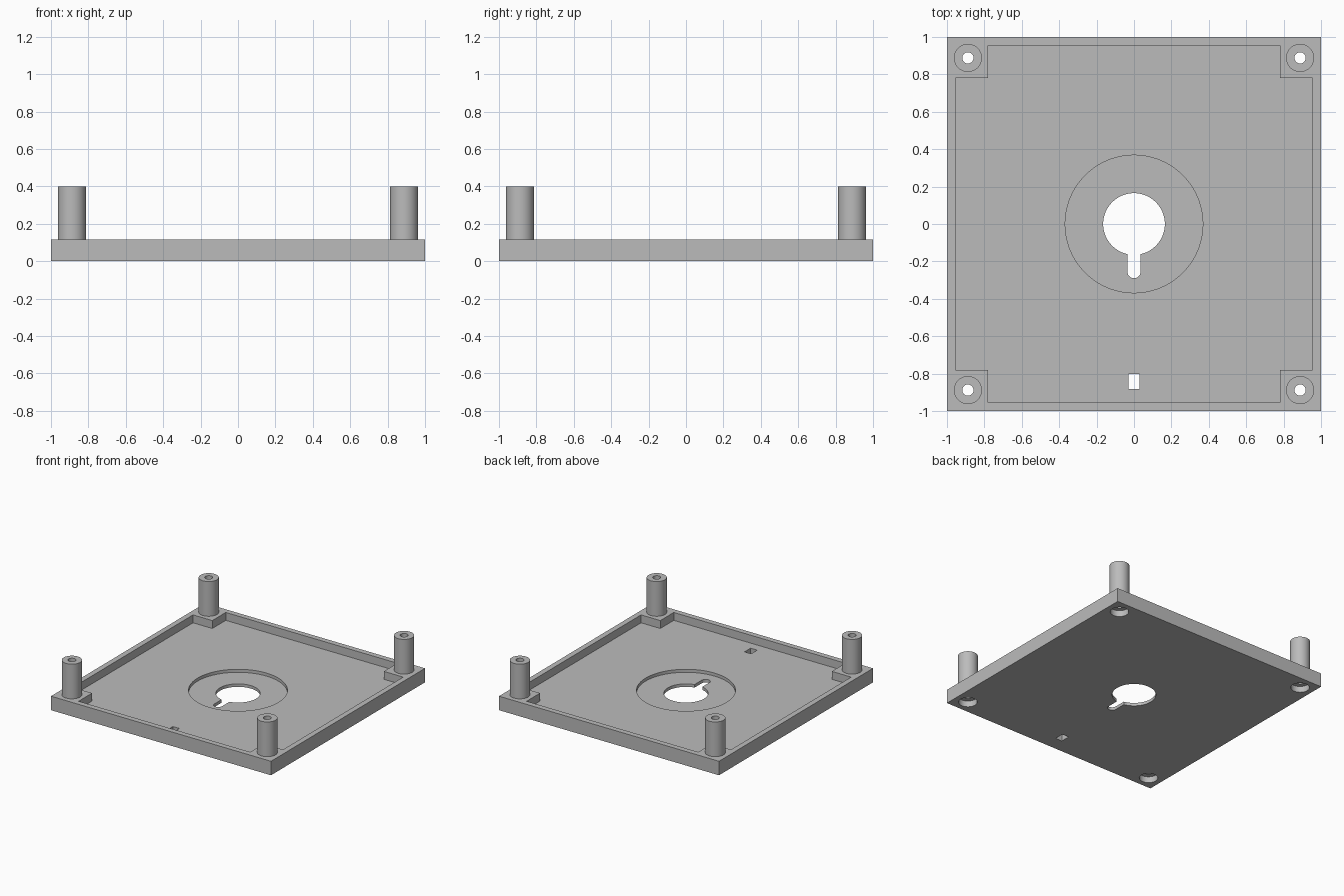
import bpy
import math

if "Cube" in bpy.data.objects:
    bpy.data.objects.remove(bpy.data.objects["Cube"], do_unlink=True)

TOP, FLOOR, RECESS, POST_TOP = 0.115, 0.05, 0.025, 0.40
POST_POS = 0.888
POST_R, BORE_R, COUNTERBORE_R, COUNTERBORE_Z = 0.075, 0.03, 0.07, 0.05
CORNERS = [(sx * POST_POS, sy * POST_POS) for sx in (-1, 1) for sy in (-1, 1)]

grey = bpy.data.materials.new("plain grey")
grey.use_nodes = True
colour = (0.5, 0.5, 0.5, 1)
grey.diffuse_color = colour
grey.node_tree.nodes["Principled BSDF"].inputs["Base Color"].default_value = colour


def box(name, x0, x1, y0, y1, z0, z1):
    bpy.ops.mesh.primitive_cube_add(
        size=1, location=((x0 + x1) / 2, (y0 + y1) / 2, (z0 + z1) / 2))
    ob = bpy.context.object
    ob.name = name
    ob.scale = (x1 - x0, y1 - y0, z1 - z0)
    bpy.ops.object.transform_apply(location=False, rotation=False, scale=True)
    return ob


def cylinder(name, x, y, r, z0, z1, sides=48):
    bpy.ops.mesh.primitive_cylinder_add(
        vertices=sides, radius=r, depth=z1 - z0, location=(x, y, (z0 + z1) / 2))
    ob = bpy.context.object
    ob.name = name
    return ob


def boolean(target, tool, operation="DIFFERENCE"):
    """Apply a boolean and remove its tool."""
    mod = target.modifiers.new("cut", "BOOLEAN")
    mod.operation, mod.solver, mod.object = operation, "EXACT", tool
    bpy.context.view_layer.objects.active = target
    bpy.ops.object.modifier_apply(modifier=mod.name)
    bpy.data.objects.remove(tool, do_unlink=True)


def finish(ob):
    ob.data.materials.clear()
    ob.data.materials.append(grey)
    bpy.ops.object.select_all(action="DESELECT")
    ob.select_set(True)
    bpy.context.view_layer.objects.active = ob
    bpy.ops.object.shade_smooth_by_angle(angle=math.radians(30))


# Tray with a pocket that leaves solid corner blocks
tray = box("tray", -1, 1, -1, 1, 0, TOP)
pocket = box("pocket_cutter", -0.955, 0.955, -0.955, 0.955, FLOOR, 0.3)
for x, y in CORNERS:
    sx, sy = math.copysign(1, x), math.copysign(1, y)
    xs, ys = sorted((sx * 0.78, sx * 1.1)), sorted((sy * 0.78, sy * 1.1))
    boolean(pocket, box("corner_cutter", *xs, *ys, 0, 0.4))
boolean(tray, pocket)

# Round recess, keyhole and small window in the floor
boolean(tray, cylinder("recess_cutter", 0, 0, 0.368, RECESS, 0.2, 96))
boolean(tray, cylinder("hole_cutter", 0, 0, 0.165, -0.1, 0.2, 64))
slot = box("slot_cutter", -0.035, 0.035, -0.255, 0, -0.1, 0.2)
boolean(slot, cylinder("slot_end", 0, -0.255, 0.035, -0.1, 0.2, 32), "UNION")
boolean(tray, slot)
boolean(tray, box("window_cutter", -0.03, 0.03, -0.882, -0.803, -0.1, 0.2))

# Bored corner posts, with counterbores under the tray
for i, (x, y) in enumerate(CORNERS):
    boolean(tray, cylinder("bore_cutter", x, y, BORE_R, -0.1, 0.5))
    boolean(tray, cylinder("counterbore_cutter", x, y, COUNTERBORE_R, -0.1, COUNTERBORE_Z))
    post = cylinder(f"post_{i + 1}", x, y, POST_R, TOP, POST_TOP)
    boolean(post, cylinder("bore_cutter", x, y, BORE_R, -0.1, 0.5))
    finish(post)
finish(tray)
